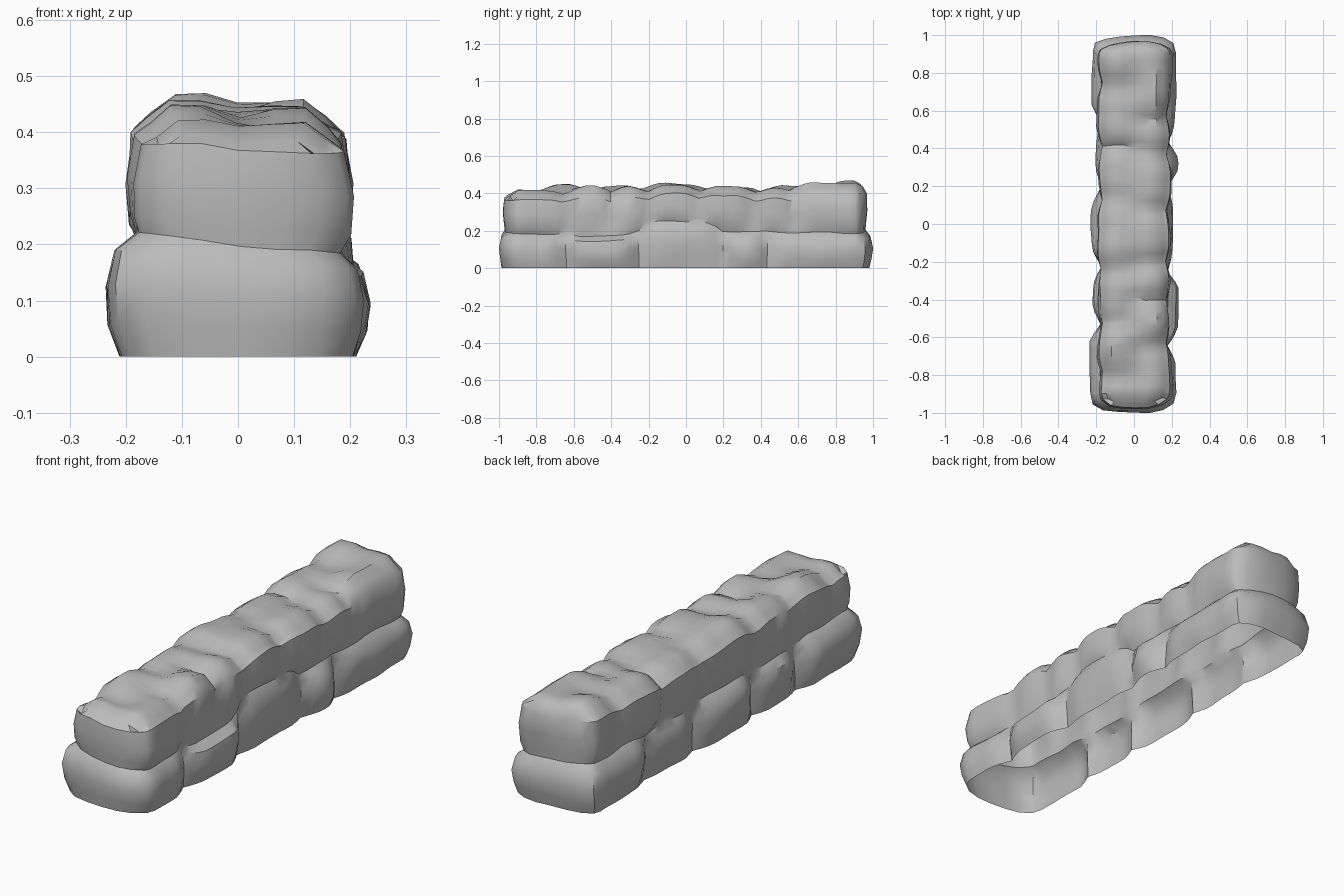
import bpy
import bmesh
from mathutils import Vector, noise

cube = bpy.data.objects.get("Cube")
if cube:
    bpy.data.objects.remove(cube, do_unlink=True)

# Stones of each course: (end along y, half width of the face, top height)
LOWER = {
    1: [(-0.64, 0.222, 0.18), (-0.25, 0.232, 0.175), (0.2, 0.205, 0.25),
        (0.44, 0.232, 0.19), (2, 0.218, 0.19)],
    -1: [(-0.53, 0.238, 0.225), (-0.22, 0.222, 0.2), (0.2, 0.23, 0.21),
         (0.55, 0.2, 0.2), (2, 0.222, 0.21)],
}
UPPER = {
    1: [(-0.62, 0.2, 0.415), (-0.4, 0.19, 0.44), (-0.2, 0.195, 0.435), (0.08, 0.195, 0.44),
        (0.37, 0.2, 0.44), (0.58, 0.195, 0.43), (2, 0.2, 0.455)],
    -1: [(-0.78, 0.19, 0.425), (-0.52, 0.193, 0.45), (-0.23, 0.193, 0.44), (0.13, 0.198, 0.45),
         (0.42, 0.188, 0.435), (0.75, 0.2, 0.445), (2, 0.195, 0.465)],
}

# Lattice: columns across, stations along, rows up (row JOINT is the bed joint)
COLS = [-1, -0.75, -0.4, 0, 0.4, 0.75, 1]
STEPS = 48
JOINT = 4
FRACTION = [0, 0.25, 0.55, 0.85, 1, 0.15, 0.45, 0.78, 1]
BULGE = [0.6, 0.9, 1, 0.75, 0.1, 0.8, 1, 0.7, 0.4]
END_Y = [0.98, 0.99, 0.998, 0.985, 0.962, 0.965, 0.972, 0.968, 0.945]
TOP = len(FRACTION) - 1
NOTCH = 0.17
SPACING = 1.8 / (STEPS - 2)


def find_stone(stones, y):
    """Face width, top height, openness (low at a joint) and snapped y."""
    start = -2
    for end, width, height in stones:
        if y < end:
            near = start if y - start < end - y else end
            gap = abs(y - near)
            if gap <= SPACING / 2:
                return width, height, 0.1, near
            return width, height, min(1, gap / 0.09) ** 0.7, y
        start = end


def place(i, j, k):
    """Position of one lattice point on the stone shell."""
    u = COLS[i]
    y = -0.89 + SPACING * (j - 1)
    course = LOWER if k <= JOINT else UPPER
    side = 1 if u >= 0 else -1
    width, _, open_face, snapped = find_stone(course[side], y)
    tops = [find_stone(UPPER[s], y) for s in ([1, -1] if u == 0 else [side])]
    height = sum(t[1] - 0.035 * (1 - t[2]) for t in tops) / len(tops)
    if u == 0:
        height -= 0.008
    else:
        y = snapped

    # Height: the bed joint follows the stones beneath it
    bed = 0
    for s in (1, -1):
        _, stone_top, open_top, _ = find_stone(LOWER[s], y)
        bed += (0.195 + (stone_top - 0.195) * open_top) * (1 + s * u) / 2
    z = bed * FRACTION[k] if k <= JOINT else bed + (height - bed) * FRACTION[k]

    # Width: each stone swells out from its joints
    half = NOTCH + (width - NOTCH) * BULGE[k] * open_face
    if k == TOP:
        half *= 0.86
        if abs(u) == 1:
            z -= 0.03
    elif k == TOP - 1:
        half *= 0.98
    x = u * half

    # Ends: rounded corners, with the front stone cut back further
    if j in (0, STEPS):
        sign, corner, drop = (-1, 0.05, 0.03) if j == 0 else (1, 0.035, 0.015)
        y = sign * (END_Y[k] - corner * abs(u) ** 4)
        x *= 0.94
        if k == TOP:
            z -= drop
            y += sign * corner * 0.4 * abs(u) ** 4

    # Irregular hewing
    point = Vector((x, y, z))
    point += 0.012 * noise.noise_vector(point * 6 + Vector((3, 1, 7)))
    if k == 0:
        point.z = 0
    return point


def build_shell():
    bm = bmesh.new()
    cache = {}

    def vert(i, j, k):
        if (i, j, k) not in cache:
            cache[i, j, k] = bm.verts.new(place(i, j, k))
        return cache[i, j, k]

    def quad(*keys):
        bm.faces.new([vert(*key) for key in keys])

    last = len(COLS) - 1
    # Long sides
    for j in range(STEPS):
        for k in range(TOP):
            quad((last, j, k), (last, j + 1, k), (last, j + 1, k + 1), (last, j, k + 1))
            quad((0, j + 1, k), (0, j, k), (0, j, k + 1), (0, j + 1, k + 1))
    # Ends
    for i in range(last):
        for k in range(TOP):
            quad((i, 0, k), (i + 1, 0, k), (i + 1, 0, k + 1), (i, 0, k + 1))
            quad((i + 1, STEPS, k), (i, STEPS, k), (i, STEPS, k + 1), (i + 1, STEPS, k + 1))
    # Top
    for i in range(last):
        for j in range(STEPS):
            quad((i, j, TOP), (i + 1, j, TOP), (i + 1, j + 1, TOP), (i, j + 1, TOP))

    # Centre the wall on the floor
    ys = [v.co.y for v in bm.verts]
    xs = [v.co.x for v in bm.verts]
    middle = Vector(((max(xs) + min(xs)) / 2, (max(ys) + min(ys)) / 2, 0))
    for v in bm.verts:
        v.co -= middle
    return bm


# Stone material
stone = bpy.data.materials.new("grey stone")
stone.use_nodes = True
grey = (0.5, 0.5, 0.5, 1)
stone.diffuse_color = grey
stone.node_tree.nodes["Principled BSDF"].inputs["Base Color"].default_value = grey

# Wall object, open underneath
mesh = bpy.data.meshes.new("stone_wall")
shell = build_shell()
shell.to_mesh(mesh)
shell.free()
mesh.materials.append(stone)
wall = bpy.data.objects.new("stone_wall", mesh)
bpy.context.collection.objects.link(wall)
bpy.ops.object.select_all(action="DESELECT")
wall.select_set(True)
bpy.context.view_layer.objects.active = wall
bpy.ops.object.shade_smooth_by_angle(angle=0.7)
